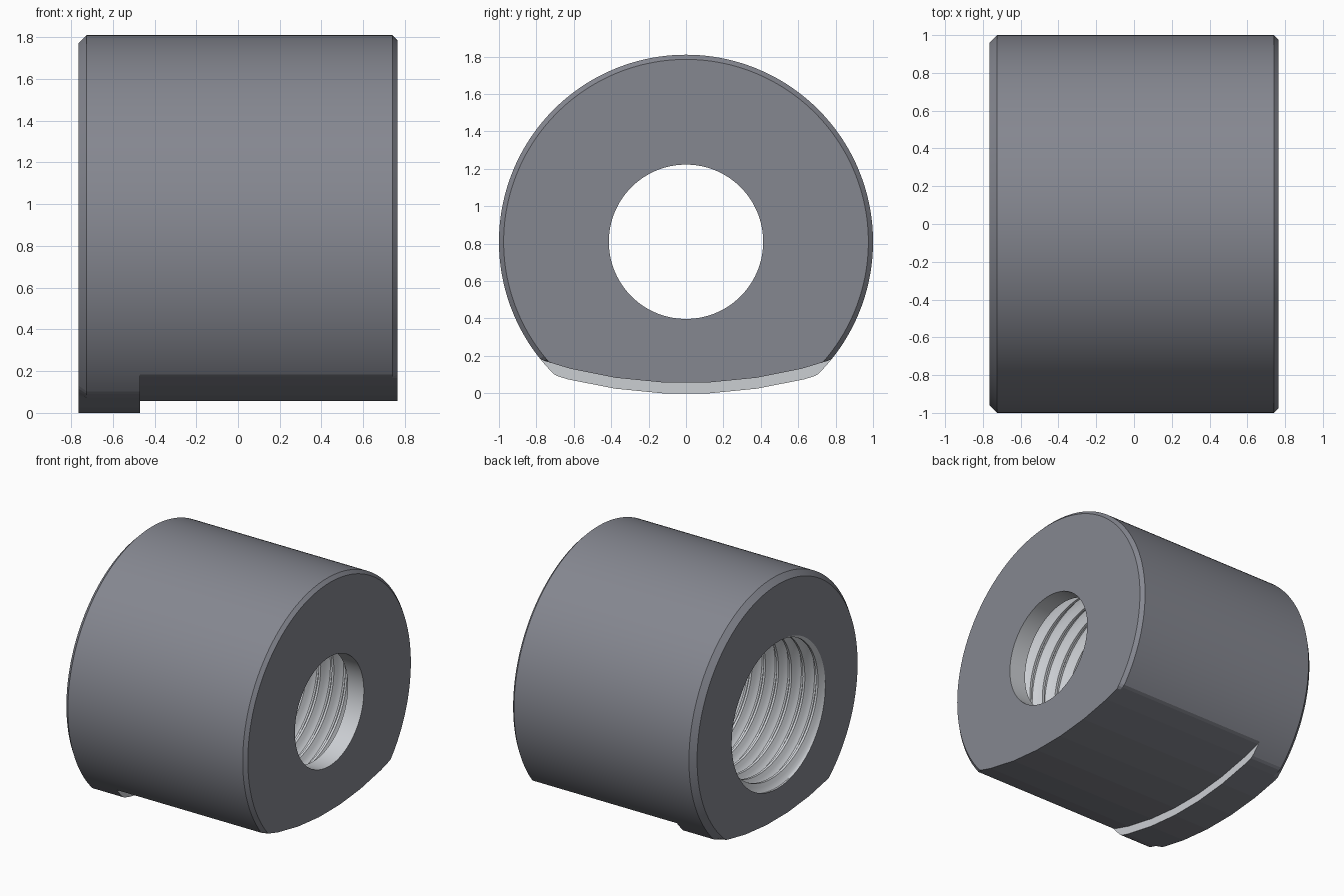
import bpy, bmesh
from math import pi, sin, cos, atan2, radians

if "Cube" in bpy.data.objects:
    bpy.data.objects.remove(bpy.data.objects["Cube"])

CZ = 0.81                 # height of the bore axis
ARC_Z = 2.6               # centre height of the shallow faceted underside
STEP = radians(5.625)     # facet angle of the underside
LIP, MAIN = 2.6, 2.542    # underside radius at the lip and along the body
DARK, LIGHT = 0, 1        # material slots

# Angles around the axis, including the exact facet corners of the underside
angles = [2 * pi * i / 288 for i in range(288)]
for a in (LIP, MAIN):
    rv = a / cos(STEP / 2)
    for k in range(-3, 3):
        f = (k + 0.5) * STEP
        angles.append(atan2(ARC_Z - CZ - rv * cos(f), rv * sin(f)) % (2 * pi))
angles = sorted(set(round(t, 6) for t in angles))
N = len(angles)


def outer_radius(t, radius, cut):
    """Round body trimmed by the faceted underside."""
    for k in range(-6, 7):
        f = k * STEP
        d = sin(f) * cos(t) - cos(f) * sin(t)
        if d > 0.05:
            radius = min(radius, (cut - (ARC_Z - CZ) * cos(f)) / d)
    return radius


bm = bmesh.new()
thread_faces = set()


def vert(x, r, t):
    return bm.verts.new((x, r * cos(t), CZ + r * sin(t)))


def face(mat, *vs):
    f = bm.faces.new(vs)
    f.material_index = mat
    f.smooth = True
    return f


def bridge(a, b, mat):
    for i in range(N):
        j = (i + 1) % N
        face(mat, a[i], a[j], b[j], b[i])


# Outer shell with end chamfers and the lip under the left end
shell = [(-0.765, 0.96, LIP), (-0.725, 1.0, LIP), (-0.47, 1.0, LIP),
         (-0.47, 1.0, MAIN), (0.74, 1.0, MAIN), (0.765, 0.975, MAIN)]
rings = [[vert(x, outer_radius(t, r, c), t) for t in angles] for x, r, c in shell]

# Smooth bore at the right end
rings += [[vert(x, 0.4125, t) for t in angles] for x in (0.765, 0.63)]
mats = [DARK, DARK, LIGHT, DARK, DARK, DARK, LIGHT]
for a, b, m in zip(rings, rings[1:], mats):
    bridge(a, b, m)

# Helical grooves, built on a helical grid that is clamped flat at both ends
XA, XB, PITCH, PHASE = -0.765, 0.63, 0.11, 0.25
MINOR, DEPTH, LAND = 0.525, 0.06, 0.16
M = 8
KNOTS = [0] + [LAND + (1 - LAND) * i / (M - 1) for i in range(M - 1)]
ROWS = M * (int((XB - XA) / PITCH) + 4)


def thread_radius(x, t):
    """Narrow land followed by a round groove."""
    u = ((x - XA) / PITCH - t / (2 * pi) + PHASE) % 1
    return MINOR + DEPTH * max(0, sin(pi * (u - LAND) / (1 - LAND)))


columns = []
for t in angles:
    col = []
    for j in range(ROWS + 1):
        x = XA + PITCH * (j // M + KNOTS[j % M] + t / (2 * pi) - 1 - PHASE)
        x = min(max(x, XA), XB)
        col.append(vert(x, thread_radius(x, t), t))
    columns.append(col)
for i in range(N):
    a, b = columns[i], columns[(i + 1) % N]
    shift = M if i == N - 1 else 0
    for j in range(ROWS):
        p, q = min(j + shift, ROWS), min(j + 1 + shift, ROWS)
        if p == q:
            face(LIGHT, a[j], b[p], a[j + 1])
        else:
            face(LIGHT, a[j], b[p], b[q], a[j + 1])

# Left end face and inner shoulder
bridge([c[0] for c in columns], rings[0], DARK)
bridge(rings[-1], [c[ROWS] for c in columns], LIGHT)

bmesh.ops.remove_doubles(bm, verts=bm.verts, dist=1e-5)
bmesh.ops.dissolve_degenerate(bm, edges=bm.edges, dist=1e-6)
bmesh.ops.recalc_face_normals(bm, faces=bm.faces)

# Keep underside facets and end edges crisp, grooves smooth
for e in bm.edges:
    inner = all(f.material_index == LIGHT for f in e.link_faces)
    e.smooth = e.calc_face_angle(0) < radians(36 if inner else 5)

mesh = bpy.data.meshes.new("threaded_nut_body")
bm.to_mesh(mesh)
bm.free()
for name, colour in (("dark_steel", (0.235, 0.243, 0.28, 1)),
                     ("machined_steel", (0.6, 0.62, 0.65, 1))):
    mat = bpy.data.materials.new(name)
    mat.diffuse_color = colour
    mat.use_nodes = True
    mat.node_tree.nodes["Principled BSDF"].inputs["Base Color"].default_value = mat.diffuse_color
    mesh.materials.append(mat)
body = bpy.data.objects.new("threaded_nut_body", mesh)
bpy.context.collection.objects.link(body)
